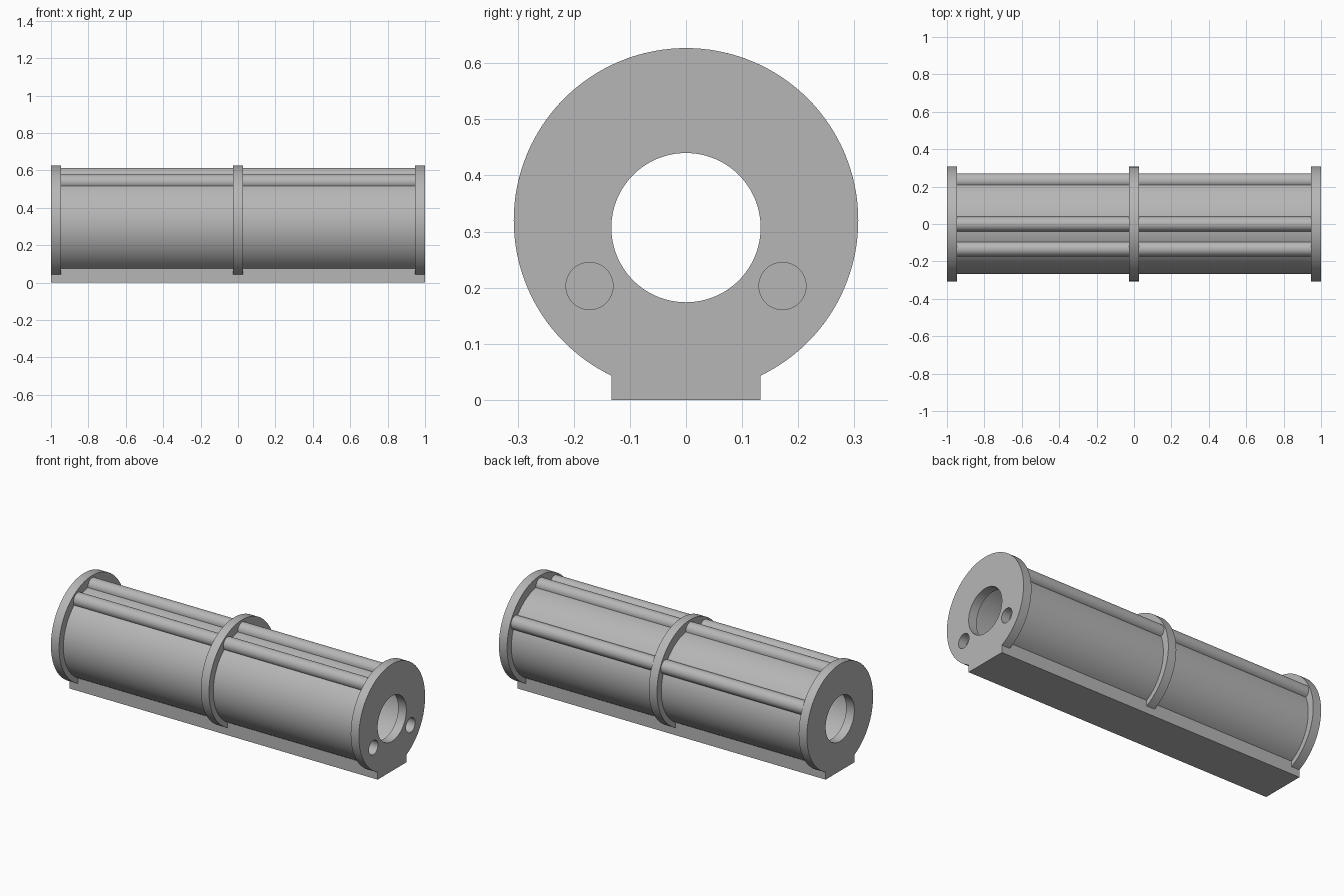
import bpy, bmesh
from math import sin, cos, pi, radians, asin, hypot

cube = bpy.data.objects.get("Cube")
if cube:
    bpy.data.objects.remove(cube, do_unlink=True)

grey = bpy.data.materials.new("plain grey")
grey.use_nodes = True
COLOUR = (0.47, 0.47, 0.47, 1)
grey.diffuse_color = COLOUR
grey.node_tree.nodes["Principled BSDF"].inputs["Base Color"].default_value = COLOUR

AXIS_Z, BODY_R, CAVITY_R, BORE_R = 0.307, 0.267, 0.243, 0.133
FLANGE_Z, FLANGE_R, FOOT = 0.32, 0.307, 0.133
END, THICK = 1.0, 0.053
INNER = END - THICK
EMBED_R = 0.255  # radius inside the tube wall where attached parts end


def circle(y, z, r, n=128):
    return [(y + r * cos(2 * pi * i / n), z + r * sin(2 * pi * i / n)) for i in range(n)]


def prism(name, outline, x0, x1):
    """Extrude a (y, z) outline along x."""
    bm = bmesh.new()
    face = bm.faces.new([bm.verts.new((x0, y, z)) for y, z in outline])
    top = bmesh.ops.extrude_face_region(bm, geom=[face])["geom"]
    moved = [v for v in top if isinstance(v, bmesh.types.BMVert)]
    bmesh.ops.translate(bm, verts=moved, vec=(x1 - x0, 0, 0))
    bmesh.ops.recalc_face_normals(bm, faces=bm.faces)
    mesh = bpy.data.meshes.new(name)
    bm.to_mesh(mesh)
    bm.free()
    mesh.materials.append(grey)
    ob = bpy.data.objects.new(name, mesh)
    bpy.context.collection.objects.link(ob)
    return ob


def part(name, outline, x0, x1, holes=()):
    """Smooth-shaded prism with holes cut along x."""
    ob = prism(name, outline, x0, x1)
    bpy.ops.object.select_all(action="DESELECT")
    bpy.context.view_layer.objects.active = ob
    ob.select_set(True)
    for hole in holes:
        cutter = prism("cutter", hole, x0 - 0.1, x1 + 0.1)
        cutter.hide_render = True
        mod = ob.modifiers.new("hole", "BOOLEAN")
        mod.operation, mod.solver, mod.object = "DIFFERENCE", "EXACT", cutter
        bpy.ops.object.modifier_apply(modifier=mod.name)
        bpy.data.objects.remove(cutter, do_unlink=True)
    bpy.ops.object.shade_smooth_by_angle(angle=radians(30))
    return ob


# Hollow main tube
part("main_tube", circle(0, AXIS_Z, BODY_R), -INNER, INNER, [circle(0, AXIS_Z, CAVITY_R)])

# End plates: round flange merged with a flat foot
start = asin(FOOT / FLANGE_R)
steps = 120
plate = [(-FOOT, 0), (FOOT, 0)]
for i in range(steps + 1):
    a = start + (2 * pi - 2 * start) * i / steps
    plate.append((FLANGE_R * sin(a), FLANGE_Z - FLANGE_R * cos(a)))
bore = circle(0, AXIS_Z, BORE_R)
screw_holes = [circle(side * 0.172, 0.203, 0.042, 48) for side in (-1, 1)]
part("right_end_plate", plate, -END, -INNER, [bore])
part("left_end_plate", plate, INNER, END, [bore] + screw_holes)

# Middle band
part("middle_band", circle(0, FLANGE_Z, FLANGE_R), -THICK / 2, THICK / 2,
     [circle(0, AXIS_Z, EMBED_R)])

# Base rail with a top that follows the tube
rail = [(-FOOT, 0), (FOOT, 0)]
for i in range(17):
    y = FOOT - 2 * FOOT * i / 16
    rail.append((y, AXIS_Z - (EMBED_R ** 2 - y ** 2) ** 0.5))
part("base_rail", rail, -INNER, INNER)

# Long rods half sunk into the tube
for name, degrees in (("top_rod", 0), ("front_rod", -30), ("back_rod", 60)):
    a = radians(degrees)
    outline = []
    for y, z in circle(BODY_R * sin(a), AXIS_Z + BODY_R * cos(a), 0.04, 48):
        d = hypot(y, z - AXIS_Z)
        k = max(d, EMBED_R) / d
        outline.append((y * k, AXIS_Z + (z - AXIS_Z) * k))
    part(name, outline, -INNER, INNER)
